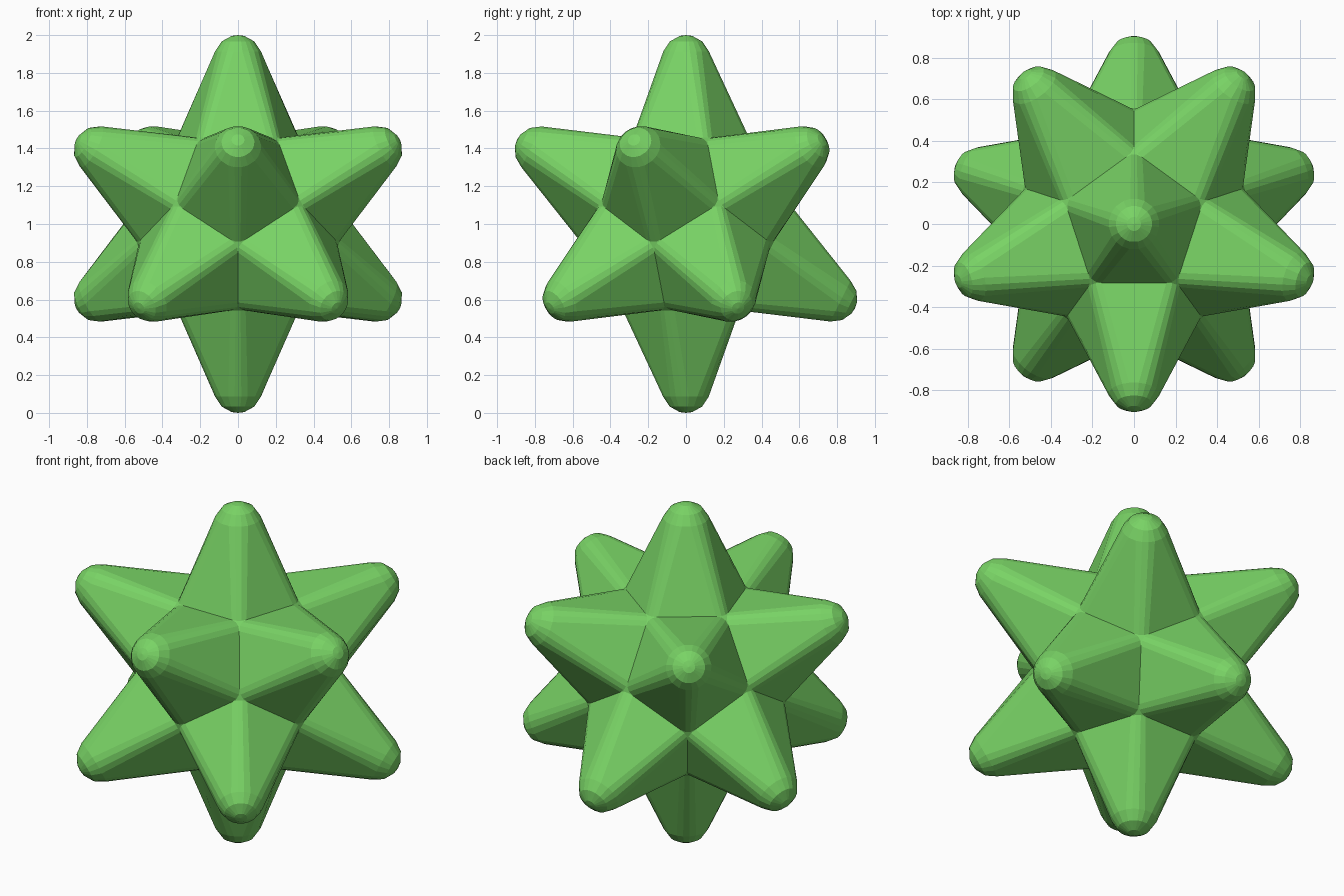
import bpy, bmesh
from math import sin, cos, radians, sqrt
from mathutils import Vector

if "Cube" in bpy.data.objects:
    bpy.data.objects.remove(bpy.data.objects["Cube"])

CENTRE = Vector((0, 0, 1))
INRADIUS, CORNER_R = 0.458, 0.35     # twelve-sided core: face height, face corner radius
CUT = 0.05                           # rounding of the spike edges at the base
TIP_R, TIP_C = 0.13, 0.87            # ball at the end of each spike
SEG = 4                              # points per rounded corner

# Twelve spike directions: two poles and two staggered rings of five
axes = [Vector((0, 0, 1)), Vector((0, 0, -1))]
for s in (1, -1):
    for k in range(5):
        a = radians(-90 * s + 72 * k)
        axes.append(Vector((2 * cos(a), 2 * sin(a), s)) / sqrt(5))


def pent(k):
    a = radians(36 + 72 * k)
    return Vector((CORNER_R * cos(a), CORNER_R * sin(a), INRADIUS))


def base_ring():
    pts = []
    for k in range(5):
        p = pent(k)
        a = p + (pent(k - 1) - p).normalized() * CUT
        b = p + (pent(k + 1) - p).normalized() * CUT
        for i in range(SEG):
            t = i / (SEG - 1)
            pts.append(a * (1 - t) ** 2 + p * 2 * t * (1 - t) + b * t * t)
    return pts


def tip_ring(lat):
    r, z = TIP_R * cos(radians(lat)), TIP_C + TIP_R * sin(radians(lat))
    angles = [radians(36 + 72 * k - 25 + 50 * i / (SEG - 1))
              for k in range(5) for i in range(SEG)]
    return [Vector((r * cos(a), r * sin(a), z)) for a in angles]


profile = [base_ring()] + [tip_ring(lat) for lat in (20, 48, 75)]
bm = bmesh.new()

# Spikes: pentagon base lofted to a rounded tip
for n in axes:
    near = max((m for m in axes if m.dot(n) < 0.9), key=lambda m: m.dot(n))
    e1 = (near - n * near.dot(n)).normalized()
    e2 = n.cross(e1)
    rings = [[bm.verts.new(CENTRE + e1 * p.x + e2 * p.y + n * p.z) for p in ring]
             for ring in profile]
    count = len(rings[0])
    for lo, hi in zip(rings, rings[1:]):
        for i in range(count):
            j = (i + 1) % count
            bm.faces.new((lo[i], lo[j], hi[j], hi[i]))
    cap = bm.verts.new(CENTRE + n)
    for i in range(count):
        bm.faces.new((rings[-1][i], rings[-1][(i + 1) % count], cap))

# Weld the valleys and fill the small gaps where three spikes meet
bmesh.ops.remove_doubles(bm, verts=bm.verts[:], dist=0.002)
bmesh.ops.holes_fill(bm, edges=[e for e in bm.edges if e.is_boundary], sides=0)
bmesh.ops.recalc_face_normals(bm, faces=bm.faces[:])

mesh = bpy.data.meshes.new("spiked_ball")
bm.to_mesh(mesh)
bm.free()
mat = bpy.data.materials.new("green")
mat.diffuse_color = (0.19, 0.65, 0.13, 1)
mat.use_nodes = True
mat.node_tree.nodes["Principled BSDF"].inputs["Base Color"].default_value = mat.diffuse_color
mesh.materials.append(mat)
bpy.context.collection.objects.link(bpy.data.objects.new("spiked_ball", mesh))
